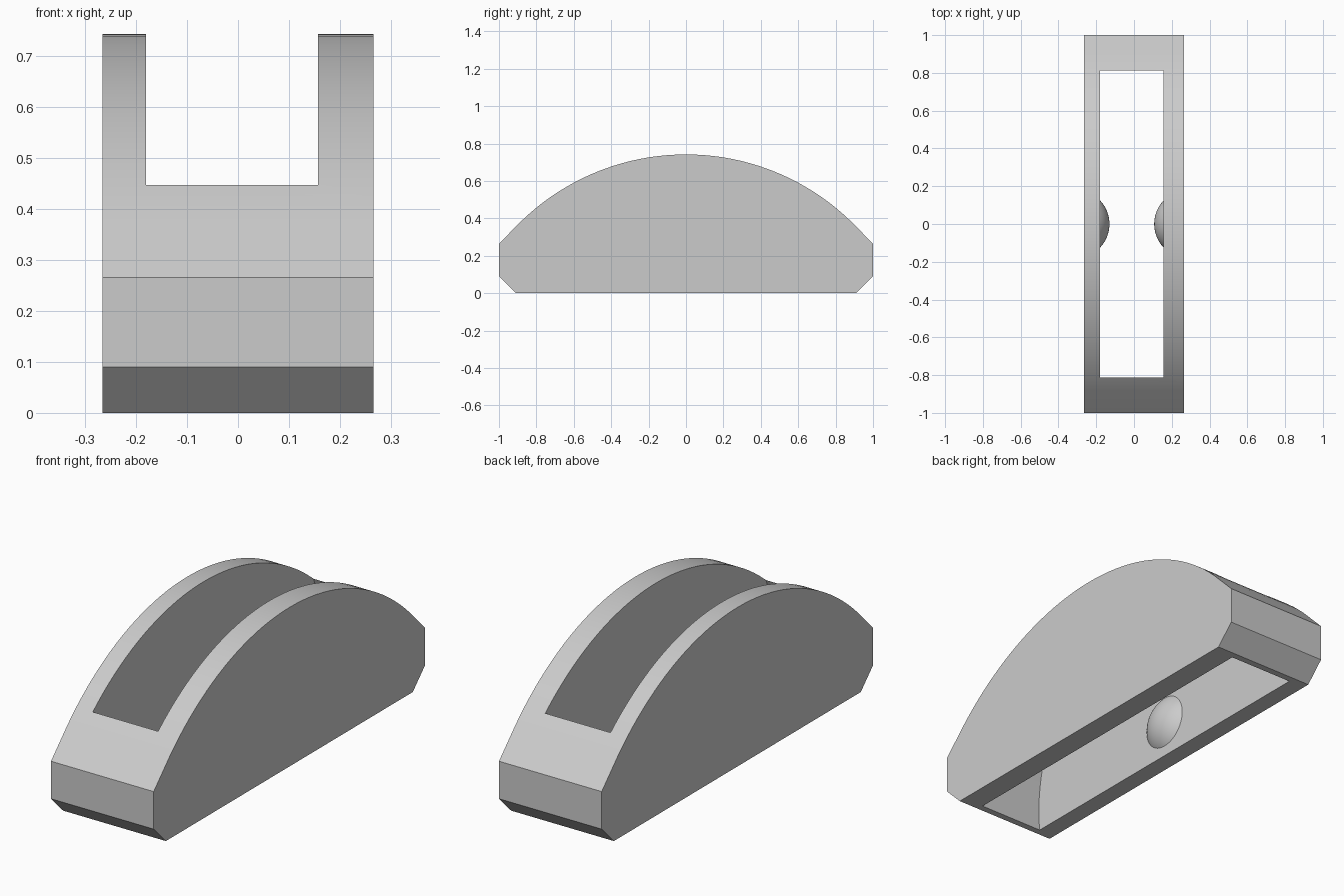
import bpy, bmesh, math
from mathutils import Matrix, Vector

cube = bpy.data.objects.get("Cube")
if cube:
    bpy.data.objects.remove(cube, do_unlink=True)

grey = bpy.data.materials.new("light grey")
grey.use_nodes = True
colour = (0.6, 0.6, 0.6, 1)
grey.diffuse_color = colour
grey.node_tree.nodes["Principled BSDF"].inputs["Base Color"].default_value = colour

HALF_WIDTH = 0.265
SLOT_LEFT, SLOT_RIGHT = 0.157, -0.18


def add_object(name, bm):
    bmesh.ops.recalc_face_normals(bm, faces=bm.faces)
    mesh = bpy.data.meshes.new(name)
    bm.to_mesh(mesh)
    bm.free()
    mesh.materials.append(grey)
    obj = bpy.data.objects.new(name, mesh)
    bpy.context.collection.objects.link(obj)
    return obj


def smooth(obj):
    bpy.ops.object.select_all(action="DESELECT")
    obj.select_set(True)
    bpy.context.view_layer.objects.active = obj
    bpy.ops.object.shade_smooth_by_angle(angle=math.radians(20))


def extrude_profile(name, points, x0, x1):
    bm = bmesh.new()
    face = bm.faces.new([bm.verts.new((x0, y, z)) for y, z in points])
    result = bmesh.ops.extrude_face_region(bm, geom=[face])
    verts = [g for g in result["geom"] if isinstance(g, bmesh.types.BMVert)]
    bmesh.ops.translate(bm, verts=verts, vec=(x1 - x0, 0, 0))
    return add_object(name, bm)


def arc(radius, z, start, end, steps):
    angles = [start + (end - start) * i / steps for i in range(steps + 1)]
    return [(radius * math.sin(a), z + radius * math.cos(a)) for a in angles]


# Arched body with chamfered lower ends
TOP, RADIUS = 0.742, 1.266
sweep = math.asin(0.88 / RADIUS)
outline = [(0.91, 0), (-0.91, 0), (-1, 0.09), (-1, 0.265)]
outline += arc(RADIUS, TOP - RADIUS, -sweep, sweep, 40)
outline += [(1, 0.265), (1, 0.09)]
body = extrude_profile("arched_body", outline, -HALF_WIDTH, HALF_WIDTH)

# Wheel slot cut right through from top to bottom
slot = extrude_profile("slot_cutter", arc(0.884, 0.1, 0, math.tau, 128)[:-1],
                       SLOT_RIGHT, SLOT_LEFT)
cut = body.modifiers.new("slot", "BOOLEAN")
cut.operation = "DIFFERENCE"
cut.solver = "EXACT"
cut.object = slot
bpy.context.view_layer.objects.active = body
bpy.ops.object.modifier_apply(modifier=cut.name)
bpy.data.objects.remove(slot, do_unlink=True)
smooth(body)


# Domed pivots on the slot walls
def pivot(name, wall_x, direction, base=0.125, height=0.05):
    radius = (base ** 2 + height ** 2) / (2 * height)
    bm = bmesh.new()
    bmesh.ops.create_uvsphere(bm, u_segments=48, v_segments=64, radius=radius)
    bmesh.ops.bisect_plane(bm, geom=bm.verts[:] + bm.edges[:] + bm.faces[:],
                           plane_co=(0, 0, radius - height),
                           plane_no=(0, 0, 1), clear_inner=True)
    turn = Matrix.Rotation(direction * math.pi / 2, 4, "Y")
    centre = Vector((wall_x - direction * (radius - height), 0, 0.175))
    bm.transform(Matrix.Translation(centre) @ turn)
    smooth(add_object(name, bm))


pivot("right_pivot", SLOT_RIGHT, 1)
pivot("left_pivot", SLOT_LEFT, -1)
